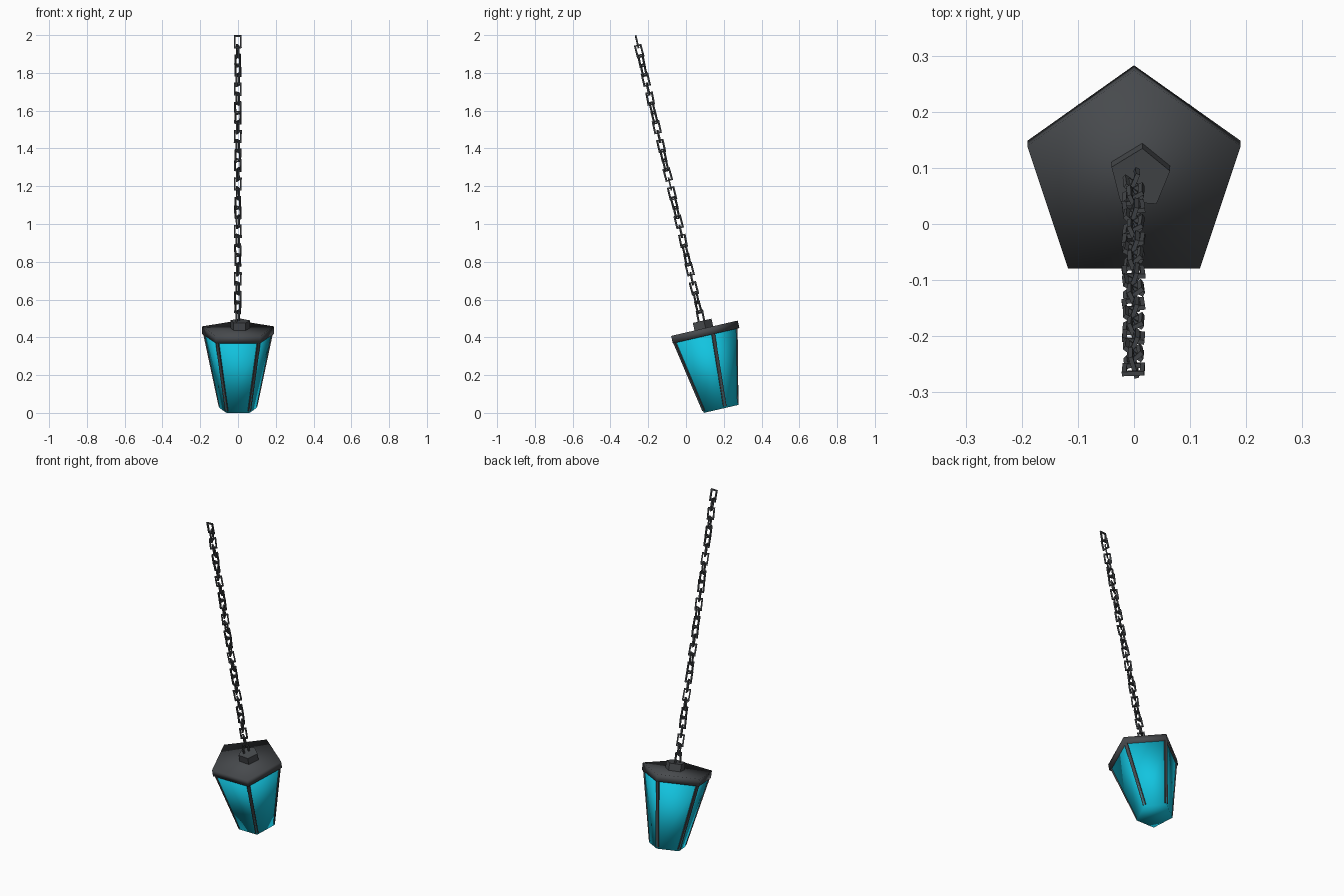
import bpy
import bmesh
import random
from math import radians, sin, cos, pi
from mathutils import Matrix, Vector

cube = bpy.data.objects.get("Cube")
if cube:
    bpy.data.objects.remove(cube, do_unlink=True)

random.seed(4)

# The whole lamp hangs at a tilt; local origin is the centre under the cap
HANG = Matrix.Translation((0, 0.088, 0.404)) @ Matrix.Rotation(radians(13), 4, 'X')


def material(name, color, rough):
    m = bpy.data.materials.new(name)
    m.use_nodes = True
    m.diffuse_color = color
    bsdf = m.node_tree.nodes["Principled BSDF"]
    bsdf.inputs["Base Color"].default_value = color
    bsdf.inputs["Roughness"].default_value = rough
    return m


iron = material("dark iron", (0.063, 0.068, 0.074, 1), 0.7)
glass = material("cyan glass", (0.006, 0.55, 0.74, 1), 0.5)


def finish(name, bm, mat, smooth=False):
    bmesh.ops.recalc_face_normals(bm, faces=bm.faces)
    bm.transform(HANG)
    mesh = bpy.data.meshes.new(name)
    bm.to_mesh(mesh)
    bm.free()
    mesh.materials.append(mat)
    for p in mesh.polygons:
        p.use_smooth = smooth
    obj = bpy.data.objects.new(name, mesh)
    bpy.context.collection.objects.link(obj)
    return obj


def corner(i, radius, z):
    a = pi / 2 + i * 2 * pi / 5
    return Vector((radius * cos(a), radius * sin(a), z))


def loft(bm, rings):
    """Skin matching closed rings of points and cap both ends."""
    loops = [[bm.verts.new(p) for p in ring] for ring in rings]
    n = len(loops[0])
    for a, b in zip(loops, loops[1:]):
        for i in range(n):
            j = (i + 1) % n
            bm.faces.new((a[i], a[j], b[j], b[i]))
    bm.faces.new(loops[0][::-1])
    bm.faces.new(loops[-1])


def pentagon_prism(name, low, high, mat, smooth, place=Matrix()):
    bm = bmesh.new()
    loft(bm, [[corner(i, r, z) for i in range(5)] for r, z in (low, high)])
    bm.transform(place)
    return finish(name, bm, mat, smooth)


# Lamp body: tapered glass, lid and the small chain mount
DEPTH, R_LOW, R_TOP = 0.395, 0.104, 0.19
pentagon_prism("glass_body", (R_LOW, -DEPTH), (R_TOP, 0.005), glass, True)
pentagon_prism("cap", (0.2, 0), (0.2, 0.041), iron, True)
pentagon_prism("chain_mount", (0.055, 0.035), (0.055, 0.082), iron, False,
               Matrix.Translation((0.011, 0.012, 0)) @ Matrix.Rotation(radians(-4), 4, 'Z'))

# Frame bars along the five glass edges
bm = bmesh.new()
for i in range(5):
    out = corner(i, 1, 0)
    side = Vector((-out.y, out.x, 0)) * 0.009
    rings = []
    for r, z in ((R_LOW, 0.01 - DEPTH), (R_TOP, 0.003)):
        outer, inner = corner(i, r + 0.001, z), corner(i, r - 0.018, z)
        rings.append([outer - side, outer + side, inner + side, inner - side])
    loft(bm, rings)
finish("frame_bars", bm, iron)


def add_link(bm, place, width, length, wire):
    """Rectangular chain link swept from a square wire."""
    loops = []
    for sx, sz in ((1, 1), (-1, 1), (-1, -1), (1, -1)):
        loop = []
        for inset, y in ((0, -1), (0, 1), (wire, 1), (wire, -1)):
            p = Vector((sx * (width / 2 - inset), y * wire / 2, sz * (length / 2 - inset)))
            loop.append(bm.verts.new(place @ p))
        loops.append(loop)
    for k in range(4):
        a, b = loops[k], loops[(k + 1) % 4]
        for i in range(4):
            j = (i + 1) % 4
            bm.faces.new((a[i], a[j], b[j], b[i]))


# Chain of interlocking links, each turned against the one before
LINKS, LENGTH, START, END = 30, 0.07, 0.07, 1.634
pitch = (END - START - LENGTH) / (LINKS - 1)
bm = bmesh.new()
for k in range(LINKS):
    turn = radians(108 * (LINKS - 1 - k) + random.uniform(-8, 8))
    place = (Matrix.Translation((-0.001, 0.013, START + LENGTH / 2 + k * pitch))
             @ Matrix.Rotation(turn, 4, 'Z')
             @ Matrix.Rotation(radians(random.uniform(-3, 3)), 4, 'Y'))
    add_link(bm, place, 0.04, LENGTH, 0.008)
finish("chain", bm, iron)
